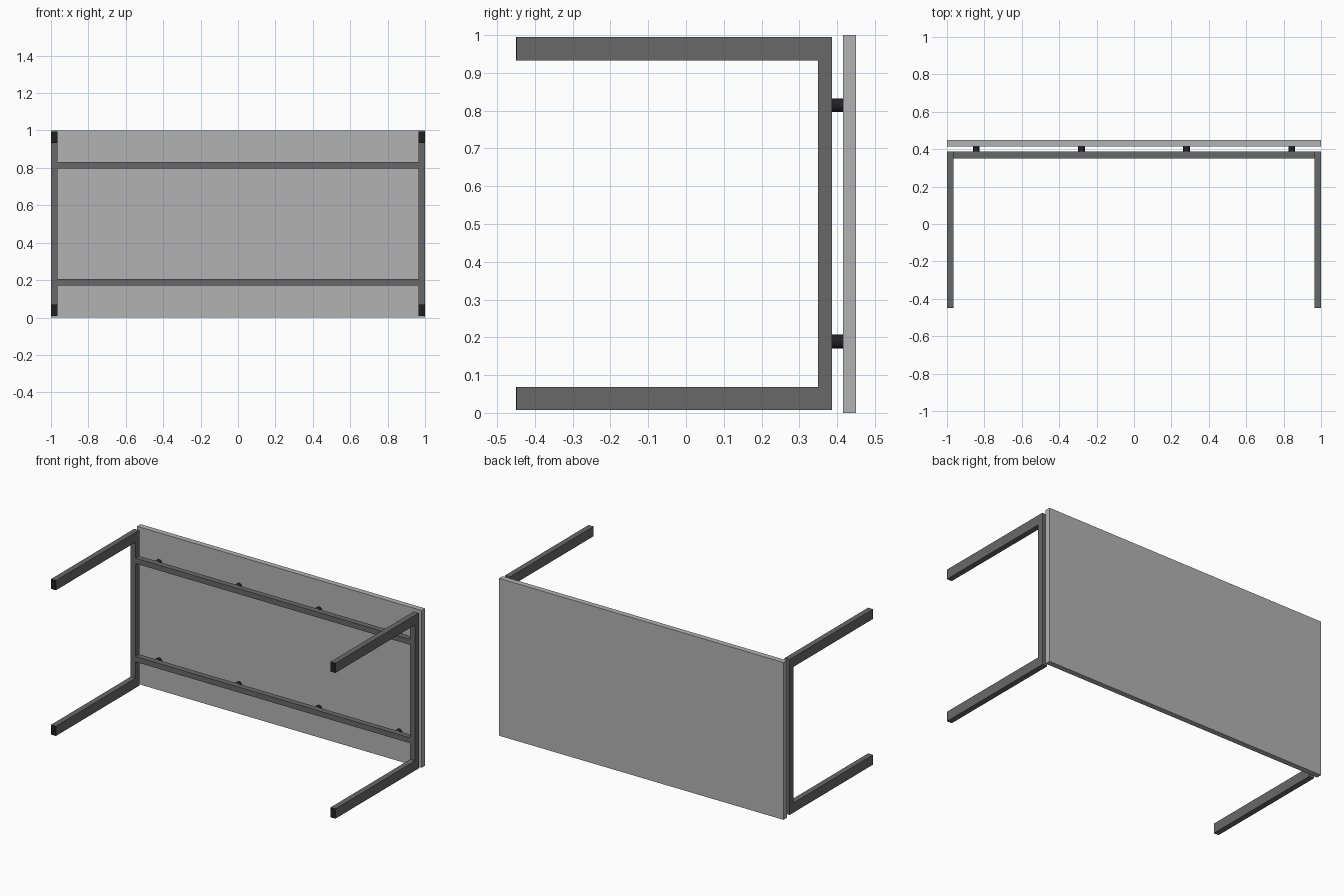
import bpy, bmesh, math

if "Cube" in bpy.data.objects:
    bpy.data.objects.remove(bpy.data.objects["Cube"])


def material(name, v):
    m = bpy.data.materials.new(name)
    m.diffuse_color = (v, v, v, 1)
    m.use_nodes = True
    m.node_tree.nodes["Principled BSDF"].inputs["Base Color"].default_value = m.diffuse_color
    return m


TOP = material("light_grey", 0.45)
FRAME = material("dark_grey", 0.14)
BLACK = material("black", 0.015)


def add_object(name, bm, mat):
    bmesh.ops.recalc_face_normals(bm, faces=bm.faces)
    me = bpy.data.meshes.new(name)
    bm.to_mesh(me)
    bm.free()
    me.materials.append(mat)
    ob = bpy.data.objects.new(name, me)
    bpy.context.collection.objects.link(ob)
    return ob


def box(name, lo, hi, mat):
    bm = bmesh.new()
    bmesh.ops.create_cube(bm, size=1)
    for v in bm.verts:
        v.co = [(a + b) / 2 + c * (b - a) for a, b, c in zip(lo, hi, v.co)]
    return add_object(name, bm, mat)


# Table top, standing on its long edge
box("table_top", (-1, 0.415, 0), (1, 0.45, 1), TOP)

# U-shaped leg frames at both ends, with end caps on the feet
Z0, Z1, LEG = 0.007, 0.995, 0.062
FOOT, BAR, BACK = -0.447, 0.35, 0.387
PROFILE = [(FOOT, Z0), (BACK, Z0), (BACK, Z1), (FOOT, Z1),
           (FOOT, Z1 - LEG), (BAR, Z1 - LEG), (BAR, Z0 + LEG), (FOOT, Z0 + LEG)]
for side, x in (("left", -1), ("right", 0.965)):
    bm = bmesh.new()
    face = bm.faces.new([bm.verts.new((x, y, z)) for y, z in PROFILE])
    ext = bmesh.ops.extrude_face_region(bm, geom=[face])
    moved = [g for g in ext["geom"] if isinstance(g, bmesh.types.BMVert)]
    bmesh.ops.translate(bm, verts=moved, vec=(0.035, 0, 0))
    add_object(side + "_leg_frame", bm, FRAME)
    for level, z in (("lower", Z0), ("upper", Z1 - LEG)):
        box(f"{side}_{level}_foot_cap", (x, -0.45, z), (x + 0.035, FOOT, z + LEG), BLACK)

# Long rails and the round spacers holding the top off them
for level, z in (("lower", 0.189), ("upper", 0.814)):
    box(level + "_rail", (-0.965, BAR, z - 0.017), (0.965, BACK, z + 0.017), FRAME)
    for i, x in enumerate((-0.844, -0.281, 0.281, 0.844)):
        bpy.ops.mesh.primitive_cylinder_add(
            vertices=32, radius=0.018, depth=0.028,
            location=(x, 0.401, z), rotation=(math.pi / 2, 0, 0))
        ob = bpy.context.object
        ob.name = f"{level}_spacer_{i + 1}"
        ob.data.materials.append(BLACK)
        bpy.ops.object.shade_smooth_by_angle()
